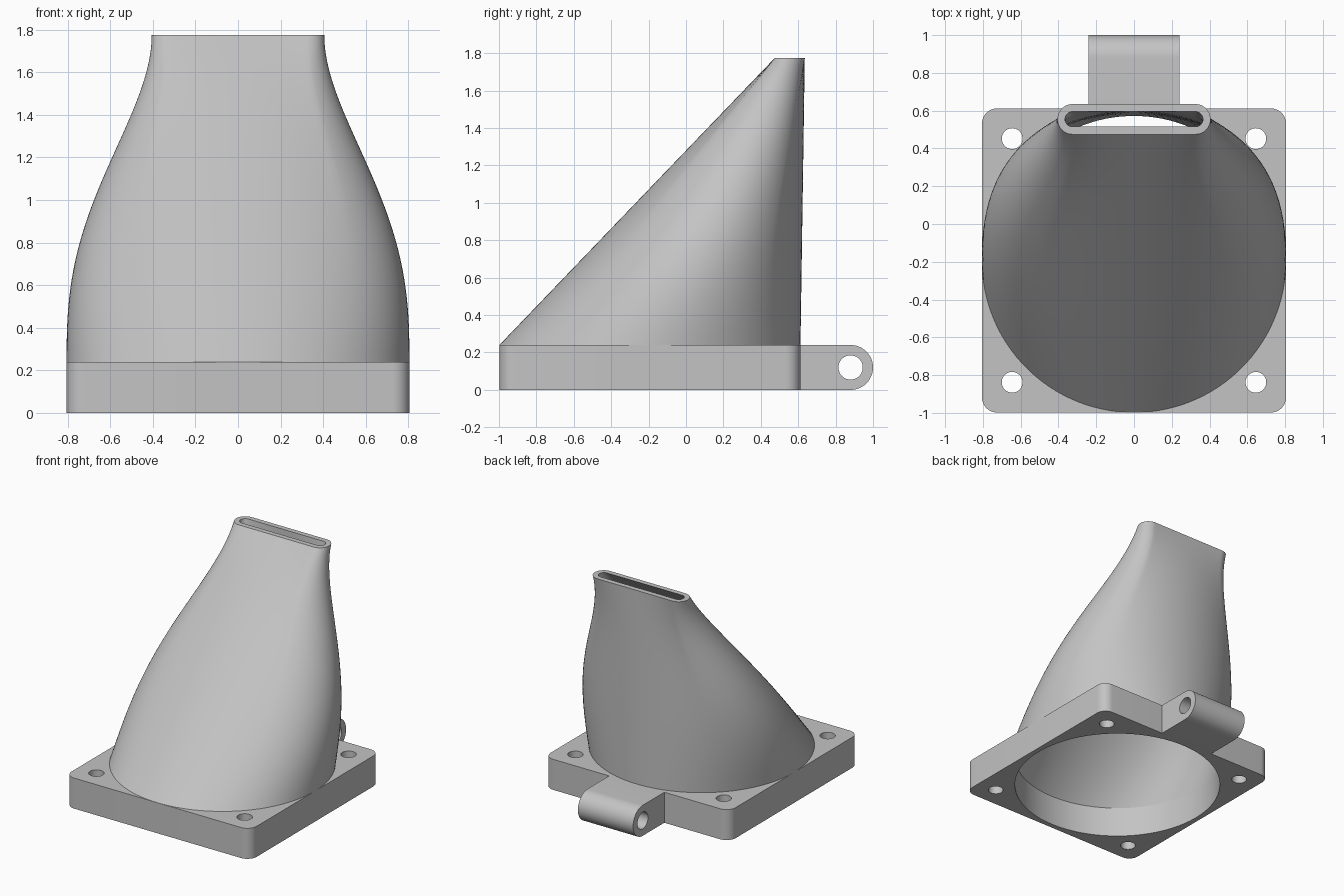
import bpy
import bmesh
from math import sin, cos, pi, radians
from mathutils import Matrix

cube = bpy.data.objects.get("Cube")
if cube:
    bpy.data.objects.remove(cube)

grey = bpy.data.materials.new("light_grey")
grey.use_nodes = True
colour = (0.55, 0.55, 0.55, 1)
grey.diffuse_color = colour
grey.node_tree.nodes["Principled BSDF"].inputs["Base Color"].default_value = colour

HALF = 0.805        # half width of the square flange
MID_Y = -0.193      # centre of the flange
THICK = 0.24        # flange thickness
TOP = 1.775         # height of the outlet
SLOT_Y = 0.555      # centre of the outlet slot
WALL = 0.04


def make_object(name, bm):
    bmesh.ops.recalc_face_normals(bm, faces=bm.faces)
    mesh = bpy.data.meshes.new(name)
    bm.to_mesh(mesh)
    bm.free()
    mesh.materials.append(grey)
    obj = bpy.data.objects.new(name, mesh)
    bpy.context.collection.objects.link(obj)
    return obj


def prism(name, points, direction):
    """Extrude a closed outline along a direction."""
    bm = bmesh.new()
    face = bm.faces.new([bm.verts.new(p) for p in points])
    out = bmesh.ops.extrude_face_region(bm, geom=[face])
    moved = [g for g in out["geom"] if isinstance(g, bmesh.types.BMVert)]
    bmesh.ops.translate(bm, verts=moved, vec=direction)
    return make_object(name, bm)


def drill(target, location, radius, axis="Z", segments=40):
    """Cut a round hole right through the target."""
    bm = bmesh.new()
    turn = Matrix.Rotation(pi / 2, 4, "Y") if axis == "X" else Matrix()
    bmesh.ops.create_cone(bm, cap_ends=True, segments=segments, radius1=radius,
                          radius2=radius, depth=1,
                          matrix=Matrix.Translation(location) @ turn)
    cutter = make_object("hole_cutter", bm)
    mod = target.modifiers.new("hole", "BOOLEAN")
    mod.operation = "DIFFERENCE"
    mod.solver = "EXACT"
    mod.object = cutter
    bpy.context.view_layer.objects.active = target
    bpy.ops.object.modifier_apply(modifier=mod.name)
    bpy.data.objects.remove(cutter)


def smooth(obj, angle):
    bpy.ops.object.select_all(action="DESELECT")
    obj.select_set(True)
    bpy.context.view_layer.objects.active = obj
    bpy.ops.object.shade_smooth_by_angle(angle=radians(angle))


# Square flange with rounded corners, main bore and four screw holes
corner = 0.08
outline = []
for k, (sx, sy) in enumerate([(1, 1), (-1, 1), (-1, -1), (1, -1)]):
    for i in range(9):
        a = (k + i / 8) * pi / 2
        outline.append((sx * (HALF - corner) + corner * cos(a),
                        MID_Y + sy * (HALF - corner) + corner * sin(a), 0))
flange = prism("flange", outline, (0, 0, THICK))
drill(flange, (0, MID_Y, 0.1), HALF - WALL, segments=128)
for sx in (-1, 1):
    for sy in (-1, 1):
        drill(flange, (sx * 0.645, MID_Y + sy * 0.645, 0.1), 0.055)
smooth(flange, 30)

# Hinge lug with a rounded end and a cross hole
r = THICK / 2
profile = [(-0.24, 0.6, 0)]
for i in range(25):
    a = -pi / 2 + pi * i / 24
    profile.append((-0.24, 0.88 + r * cos(a), r + r * sin(a)))
profile.append((-0.24, 0.6, THICK))
lug = prism("hinge_lug", profile, (0.48, 0, 0))
drill(lug, (0, 0.88, r), 0.065, axis="X")
smooth(lug, 30)


# Duct: a round inlet blending into a flat slot, with an inner skin
def slot_point(angle, radius, straight):
    """Quarter turns of the circle match the slot's ends and straight sides."""
    q = ((angle + pi / 4) % (2 * pi)) / (pi / 2)
    side, f = int(q), q % 1
    if side % 2 == 0:
        sign = 1 if side == 0 else -1
        a = (f - 0.5) * pi
        return sign * (straight + radius * cos(a)), sign * radius * sin(a)
    sign = 1 if side == 1 else -1
    return sign * straight * (1 - 2 * f), sign * radius


def skin(bm, inset, steps=40, count=128):
    rings = []
    for j in range(steps + 1):
        t = j / steps
        u = t ** 1.38
        ease = u * u * (3 - 2 * u)
        ring = []
        for i in range(count):
            a = 2 * pi * i / count
            sx, sy = slot_point(a, 0.08 - inset, 0.325)
            cx, cy = (HALF - inset) * cos(a), (HALF - inset) * sin(a)
            ring.append(bm.verts.new((cx + (sx - cx) * ease,
                                      MID_Y + cy + (SLOT_Y + sy - MID_Y - cy) * t,
                                      THICK + (TOP - THICK) * t)))
        rings.append(ring)
    for low, high in zip(rings, rings[1:]):
        bridge(bm, low, high)
    return rings


def bridge(bm, low, high):
    n = len(low)
    for i in range(n):
        k = (i + 1) % n
        bm.faces.new((low[i], low[k], high[k], high[i]))


bm = bmesh.new()
outer = skin(bm, 0)
inner = skin(bm, WALL)
bridge(bm, outer[-1], inner[-1])
bridge(bm, outer[0], inner[0])
duct = make_object("duct", bm)
smooth(duct, 40)
